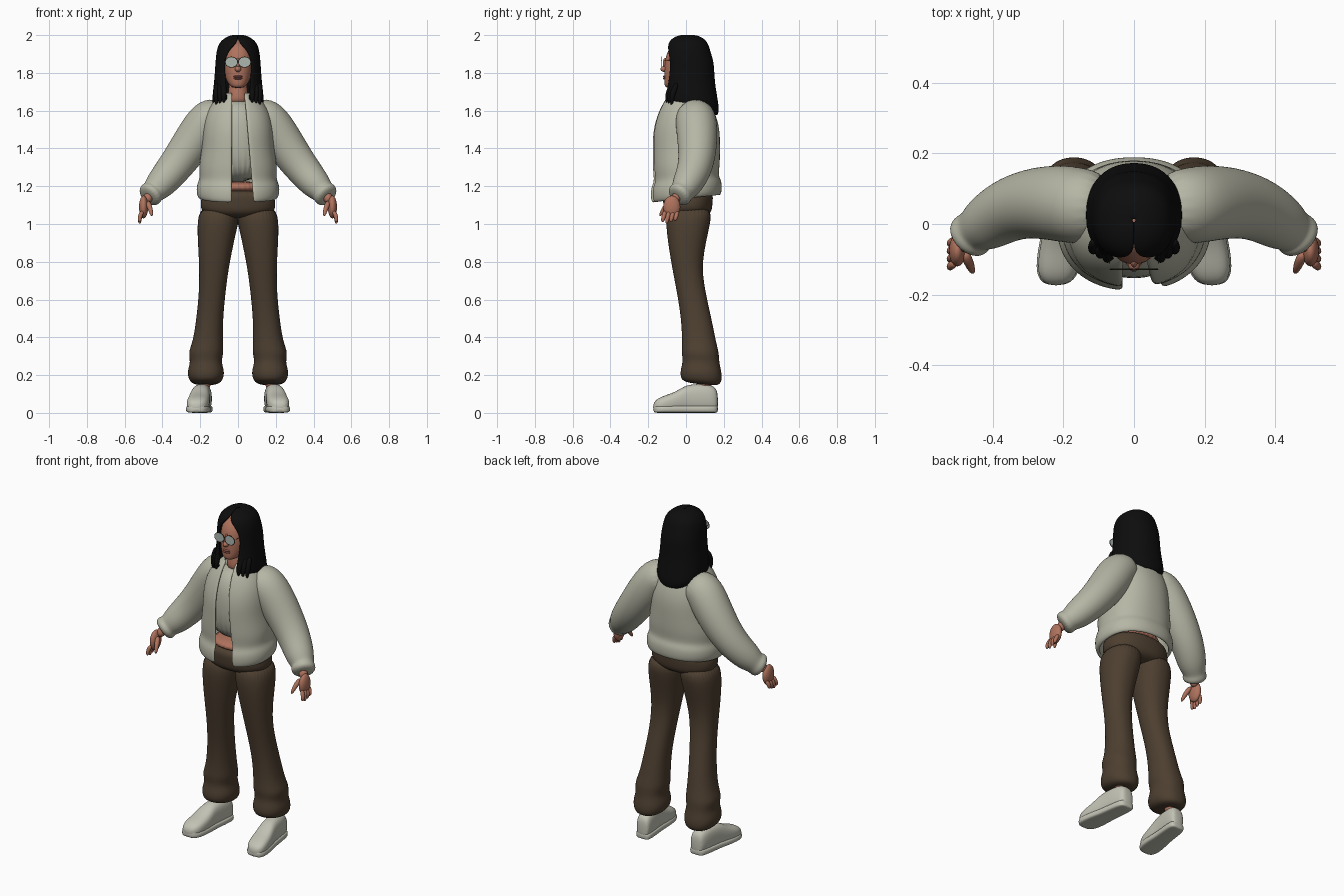
import bpy
import bmesh
import math
from mathutils import Vector

cube = bpy.data.objects.get("Cube")
if cube:
    bpy.data.objects.remove(cube)


def material(name, red, green, blue):
    mat = bpy.data.materials.new(name)
    mat.use_nodes = True
    color = (red, green, blue, 1)
    mat.diffuse_color = color
    shader = mat.node_tree.nodes["Principled BSDF"]
    shader.inputs["Base Color"].default_value = color
    shader.inputs["Roughness"].default_value = 0.7
    return mat


CLOTH = material("pale sage cloth", 0.47, 0.47, 0.38)
SHOE = material("off white leather", 0.54, 0.54, 0.46)
PANTS = material("dark brown cloth", 0.075, 0.05, 0.03)
SKIN = material("warm skin", 0.43, 0.17, 0.11)
LIPS = material("lips", 0.32, 0.1, 0.08)
HAIR = material("black hair", 0.004, 0.004, 0.004)
LENS = material("grey lens", 0.42, 0.47, 0.43)
FRAME = material("dark frame", 0.03, 0.03, 0.02)


def power(value, exponent):
    return math.copysign(abs(value) ** exponent, value)


def flat_ring(center, width, depth, tilt=0, gap=None, sides=32, roundness=0.9):
    """Horizontal rounded section; gap = (left x, right x) leaves the front open."""
    x, y, z = center
    start, end, count = 0, math.tau, sides
    if gap:
        left, right = [math.asin(max(-1, min(1, power(edge / width, 1 / roundness))))
                       for edge in gap]
        start, end, count = right, math.tau + left, sides + 1
    points = []
    for i in range(count):
        angle = start + (end - start) * i / sides
        dy = -depth * power(math.cos(angle), roundness)
        points.append((x + width * power(math.sin(angle), roundness), y + dy, z + tilt * dy))
    return points


def upright_ring(center, width, height, roundness, sides=16):
    """Section across the y axis, used for the shoes."""
    x, y, z = center
    angles = [math.tau * i / sides for i in range(sides)]
    return [(x + width * power(math.cos(a), roundness), y,
             z + height * power(math.sin(a), roundness)) for a in angles]


def loft(name, rings, mat, mirror=False, thickness=0):
    """Skin a stack of rings; a thickness makes it a shell open at the front."""
    bm = bmesh.new()
    rows = [[bm.verts.new(point) for point in ring] for ring in rings]
    count = len(rows[0])
    for upper, lower in zip(rows, rows[1:]):
        for j in range(count - 1 if thickness else count):
            k = (j + 1) % count
            bm.faces.new((upper[j], lower[j], lower[k], upper[k]))
    if not thickness:
        bm.faces.new(rows[0])
        bm.faces.new(rows[-1])
        bmesh.ops.recalc_face_normals(bm, faces=bm.faces)
    for face in bm.faces:
        face.smooth = True
    mesh = bpy.data.meshes.new(name)
    bm.to_mesh(mesh)
    bm.free()
    mesh.materials.append(mat)
    obj = bpy.data.objects.new(name, mesh)
    bpy.context.collection.objects.link(obj)
    if mirror:
        obj.modifiers.new("Mirror", "MIRROR")
    if thickness:
        solid = obj.modifiers.new("Thickness", "SOLIDIFY")
        solid.thickness = thickness
        solid.offset = -1
    smooth = obj.modifiers.new("Smooth", "SUBSURF")
    smooth.levels = smooth.render_levels = 2


def tube(name, path, mat, mirror=True, sides=12):
    """Round tube through (x, y, z, radius) points."""
    points = [Vector(p[:3]) for p in path]
    rings = []
    for i, point in enumerate(points):
        along = (points[min(i + 1, len(points) - 1)] - points[max(i - 1, 0)]).normalized()
        across = along.cross(Vector((0, 1, 0.05))).normalized()
        other = along.cross(across)
        angles = [math.tau * j / sides for j in range(sides)]
        rings.append([point + path[i][3] * (math.cos(a) * across + math.sin(a) * other)
                      for a in angles])
    loft(name, rings, mat, mirror)


def body(name, rows, mat, y=0):
    """Closed form on the middle line from (z, half width, half depth) rows."""
    loft(name, [flat_ring((0, y, z), width, depth) for z, width, depth in rows], mat)


def finish(name, mat):
    obj = bpy.context.object
    obj.name = name
    obj.data.materials.append(mat)
    bpy.ops.object.shade_smooth_by_angle()


def ball(name, location, size, mat):
    bpy.ops.mesh.primitive_uv_sphere_add(segments=24, ring_count=16, radius=1,
                                         location=location, scale=size)
    finish(name, mat)


# Jacket body: shell with a puffed hem, split down the front
jacket = [(1.7, .07, .08), (1.67, .11, .11), (1.6, .17, .15), (1.5, .19, .18), (1.4, .19, .18),
          (1.3, .21, .18), (1.24, .2, .17), (1.21, .22, .19), (1.15, .22, .19), (1.13, .2, .18)]
rings = []
for z, width, depth in jacket:
    drop = (1.7 - z) / 0.57
    opening = (-0.033, 0.035 + 0.05 * drop)
    rings.append(flat_ring((0, 0, z), width, depth, 0.11 * drop, opening, 40))
loft("jacket_body", rings, CLOTH, thickness=0.018)

# Sleeves with gathered cuffs
tube("sleeve", [(.07, .05, 1.58, .09), (.15, .05, 1.57, .11), (.21, .06, 1.48, .11),
                (.29, .06, 1.36, .1), (.36, .04, 1.27, .09), (.42, 0, 1.2, .08),
                (.45, -.02, 1.17, .06), (.46, -.03, 1.16, .07), (.48, -.05, 1.14, .06)],
     CLOTH, sides=20)

# Shirt, bare waist and neck
body("shirt", [(1.66, .06, .07), (1.6, .12, .13), (1.5, .14, .16), (1.21, .16, .15)], CLOTH)
body("waist", [(1.23, .15, .13), (1.16, .15, .13)], SKIN)
tube("neck", [(0, 0, 1.78, .05), (0, -.01, 1.7, .05), (0, -.01, 1.63, .07)], SKIN, mirror=False)

# Trousers: seat and two flared legs
body("trouser_seat", [(1.19, .18, .14), (1.12, .2, .13), (1.06, .2, .13), (1.03, .1, .08)],
     PANTS, y=0.01)
leg = [(1.1, .1, .02, .1, .12), (1, .11, .01, .11, .12), (.8, .125, 0, .08, .08),
       (.65, .135, .025, .07, .075), (.5, .15, .055, .07, .08), (.37, .16, .07, .08, .09),
       (.32, .17, .075, .095, .1), (.27, .17, .08, .08, .095), (.22, .17, .08, .1, .11),
       (.17, .17, .08, .09, .11), (.15, .17, .08, .06, .08)]
loft("trouser_leg", [flat_ring((x, y, z), width, depth, -0.2 * max(0, 1 - z / 0.35))
                     for z, x, y, width, depth in leg], PANTS, mirror=True)
tube("ankle", [(.18, .1, .22, .04), (.18, .1, .11, .04)], SKIN)

# Shoes from (y, half width, height) rows, with the toes turned out
last = [(.17, .03, .1), (.15, .05, .15), (.02, .05, .15), (-.02, .055, .13),
        (-.07, .06, .1), (-.14, .06, .08), (-.175, .03, .05)]
upper, sole = [], []
for y, width, height in last:
    x = 0.2 - 0.12 * y
    upper.append(upright_ring((x, y, height / 2 + 0.005), width, height / 2, 0.75))
    sole.append(upright_ring((x, y, 0.02), width + 0.004, 0.02, 0.5))
loft("shoe_upper", upper, SHOE, mirror=True)
loft("shoe_sole", sole, SHOE, mirror=True)

# Hands
for side in (-1, 1):
    ball("palm", (side * 0.5, -0.075, 1.09), (0.024, 0.045, 0.06), SKIN)
tube("wrist", [(.46, -.04, 1.17, .025), (.49, -.065, 1.11, .03)], SKIN)
for i, name in enumerate(("index", "middle", "ring", "little")):
    y = -0.11 + 0.022 * i
    tip = 1 + 0.008 * abs(i - 1)
    tube(name + "_finger", [(.505, y, 1.07, .013), (.522, y - .01, 1.035, .013),
                            (.52, y - .015, tip, .008)], SKIN, sides=8)
tube("thumb", [(.48, -.08, 1.12, .017), (.465, -.115, 1.085, .015), (.455, -.14, 1.04, .008)],
     SKIN, sides=8)

# Head
head = [(1.98, .02, .03, .05), (1.94, .07, .01, .1), (1.87, .082, 0, .113), (1.81, .078, -.01, .105),
        (1.77, .066, -.03, .085), (1.73, .045, -.06, .055), (1.72, .02, -.07, .03)]
loft("head", [flat_ring((0, y, z), width, depth) for z, width, y, depth in head], SKIN)
ball("nose_bridge", (0, -0.108, 1.85), (0.01, 0.015, 0.03), SKIN)
ball("nose_tip", (0, -0.112, 1.82), (0.017, 0.023, 0.016), SKIN)
for name, z in (("upper_lip", 1.781), ("lower_lip", 1.771)):
    ball(name, (0, -0.108, z), (0.024, 0.014, 0.007), LIPS)

# Long hair: shell open around the face, with loose locks at the front
hair = [(2.003, .003, .01, .003, 0), (2, .04, .01, .05, 0), (1.98, .08, .01, .09, 0),
        (1.95, .105, .01, .11, .02), (1.91, .115, .01, .12, .06), (1.85, .12, .02, .13, .077),
        (1.76, .125, .02, .13, .07), (1.65, .14, .02, .15, .06), (1.61, .13, .05, .124, .06),
        (1.575, .09, .06, .11, .06)]
loft("hair", [flat_ring((0, y, z), width, depth, 0, (-gap, gap), 40)
              for z, width, y, depth, gap in hair], HAIR, thickness=0.014)
for i in range(3):
    x, y = 0.073 + 0.02 * i, -0.1 + 0.012 * i
    tube("front_lock", [(x, y + .03, 1.75, .015), (x + .004, y, 1.68, .018),
                        (x, y, 1.635 - .006 * i, .005)], HAIR, sides=8)

# Glasses: lens plates, rims, bridge and temples
for side in (-1, 1):
    place = dict(location=(side * 0.035, -0.128, 1.857), rotation=(math.pi / 2, 0, 0),
                 scale=(1, 0.85, 1))
    bpy.ops.mesh.primitive_cylinder_add(vertices=24, radius=0.031, depth=0.004, **place)
    finish("lens", LENS)
    bpy.ops.mesh.primitive_torus_add(major_segments=24, minor_segments=6, major_radius=0.032,
                                     minor_radius=0.002, location=place["location"],
                                     rotation=place["rotation"])
    bpy.context.object.scale = place["scale"]
    finish("lens_rim", FRAME)
tube("temple", [(.066, -.126, 1.867, .002), (.085, 0, 1.867, .002)], FRAME, sides=6)
tube("bridge", [(-.006, -.13, 1.866, .002), (.006, -.13, 1.866, .002)], FRAME,
     mirror=False, sides=6)
